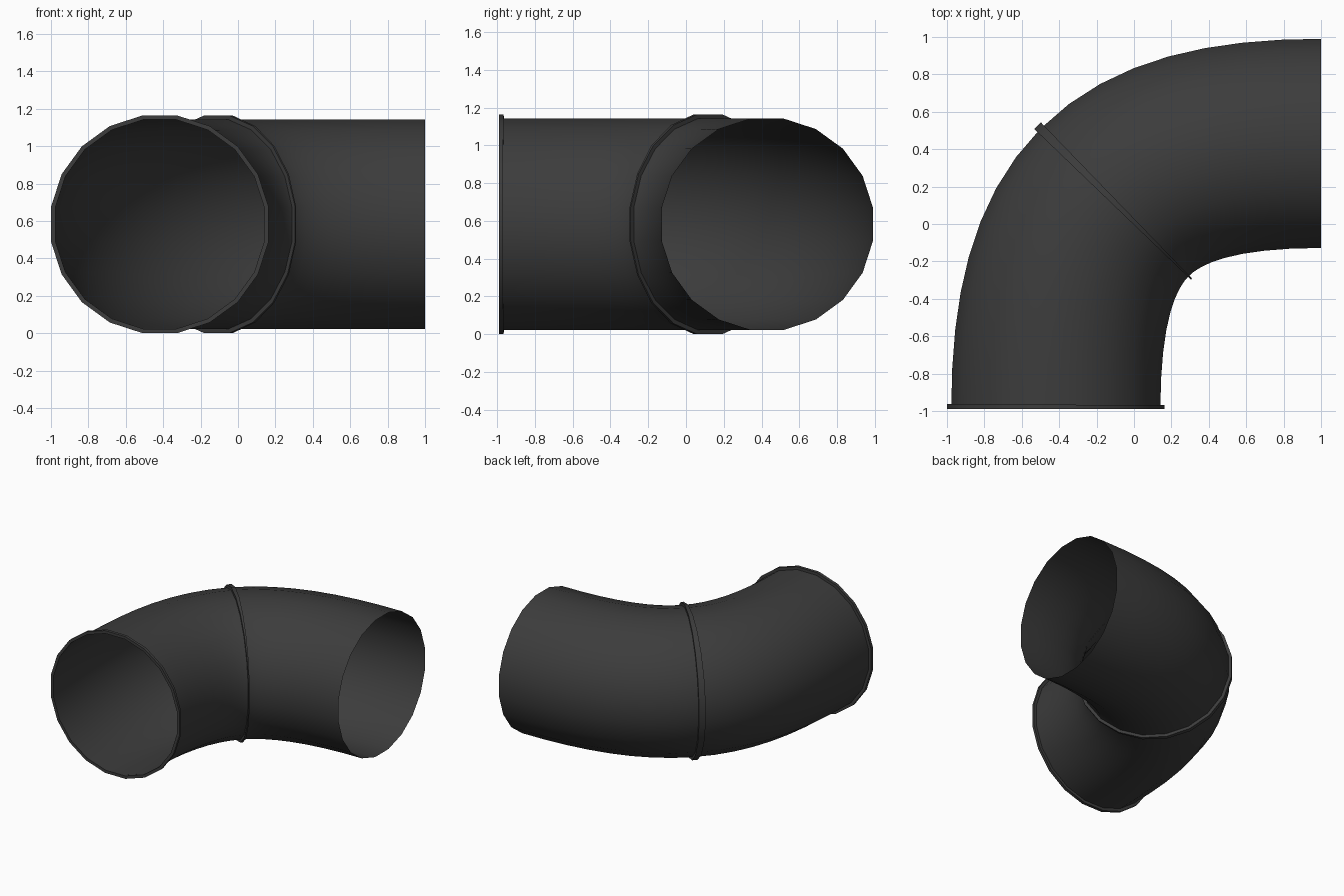
import bpy, bmesh, math
from mathutils import Vector

if "Cube" in bpy.data.objects:
    bpy.data.objects.remove(bpy.data.objects["Cube"])

SIDES = 20
FLAT = math.cos(math.pi / SIDES)        # flat-to-corner ratio of the cross-section
TUBE_R, RIM_R, MID_Z = 0.559 / FLAT, 0.582 / FLAT, 0.582

# Centre line of the bend: one Bezier arc from the front opening to the right opening
H = 1.053
P = [Vector(p) for p in ((-0.418, -0.99, MID_Z), (-0.418, -0.99 + H, MID_Z),
                         (1 - H, 0.431, MID_Z), (1, 0.431, MID_Z))]

mat = bpy.data.materials.new("dark_pipe")
mat.diffuse_color = (0.045, 0.045, 0.045, 1)
mat.use_nodes = True
mat.node_tree.nodes["Principled BSDF"].inputs["Base Color"].default_value = mat.diffuse_color


def section(t, radius):
    """Corner points of the cross-section at parameter t."""
    s = 1 - t
    pos = P[0] * s**3 + P[1] * 3 * s * s * t + P[2] * 3 * s * t * t + P[3] * t**3
    tan = (P[1] - P[0]) * s * s + (P[2] - P[1]) * 2 * s * t + (P[3] - P[2]) * t * t
    side = tan.normalized().cross(Vector((0, 0, 1)))
    angles = [(k + 0.5) * 2 * math.pi / SIDES for k in range(SIDES)]
    return [pos + (side * math.cos(a) + Vector((0, 0, math.sin(a)))) * radius for a in angles]


def sweep(name, stations):
    """Skin a row of (t, radius) stations into an open shell."""
    bm = bmesh.new()
    loops = [[bm.verts.new(p) for p in section(t, r)] for t, r in stations]
    for a, b in zip(loops, loops[1:]):
        for i in range(SIDES):
            j = (i + 1) % SIDES
            bm.faces.new((a[j], a[i], b[i], b[j]))
    # outward facing normals
    bm.normal_update()
    centre = (sum((v.co for v in loops[0]), Vector()) / SIDES
              + sum((v.co for v in loops[1]), Vector()) / SIDES) / 2
    probe = bm.faces[:][0] if len(stations) > 4 else bm.faces[:][SIDES] 
    if probe.normal.dot(probe.calc_center_median() - centre) < 0:
        bmesh.ops.reverse_faces(bm, faces=bm.faces[:])
    mesh = bpy.data.meshes.new(name)
    bm.to_mesh(mesh)
    bm.free()
    mesh.materials.append(mat)
    obj = bpy.data.objects.new(name, mesh)
    bpy.context.collection.objects.link(obj)
    bpy.ops.object.select_all(action='DESELECT')
    obj.select_set(True)
    bpy.context.view_layer.objects.active = obj
    bpy.ops.object.shade_smooth_by_angle(angle=math.radians(35))
    return obj


# Bent tube, open at both ends
sweep("bent_tube", [(i / 16, TUBE_R) for i in range(17)])

# Raised rims: half a collar on the front opening, a full collar at mid bend
for name, t0, t1 in (("front_rim", 0, 0.0077), ("middle_collar", 0.4923, 0.5077)):
    sweep(name, [(t0, TUBE_R), (t0, RIM_R), (t1, RIM_R), (t1, TUBE_R)])
